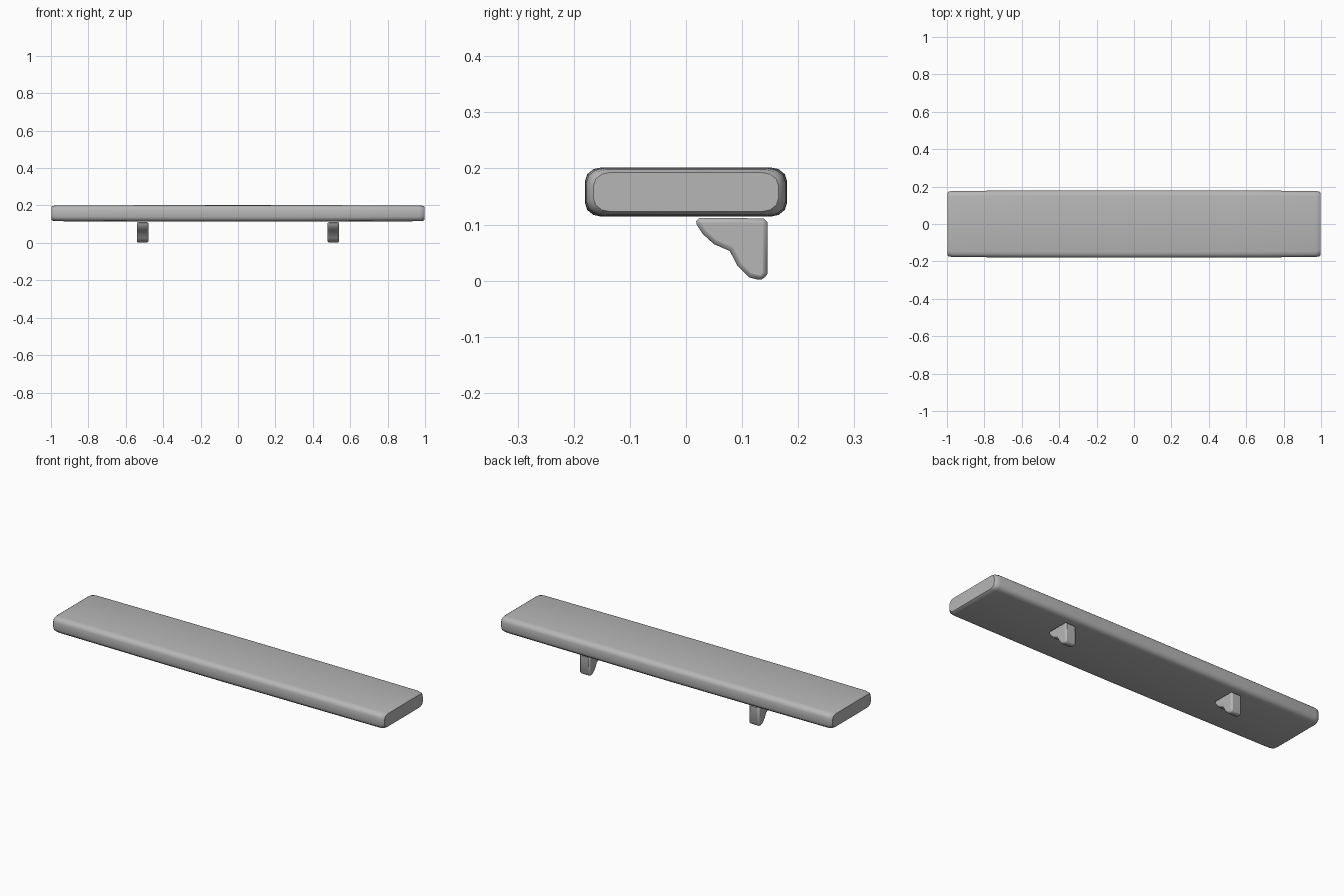
import bpy, bmesh, math

if "Cube" in bpy.data.objects:
    bpy.data.objects.remove(bpy.data.objects["Cube"])

grey = bpy.data.materials.new("dark_grey")
grey.diffuse_color = (0.47, 0.47, 0.47, 1)
grey.use_nodes = True
grey.node_tree.nodes["Principled BSDF"].inputs["Base Color"].default_value = grey.diffuse_color


def loft(name, rings):
    """Skin a stack of matching closed rings and cap both ends."""
    bm = bmesh.new()
    loops = [[bm.verts.new(p) for p in ring] for ring in rings]
    for a, b in zip(loops, loops[1:]):
        for i in range(len(a)):
            j = (i + 1) % len(a)
            bm.faces.new((a[i], a[j], b[j], b[i]))
    bm.faces.new(loops[0])
    bm.faces.new(loops[-1])
    bmesh.ops.recalc_face_normals(bm, faces=bm.faces)
    mesh = bpy.data.meshes.new(name)
    bm.to_mesh(mesh)
    bm.free()
    mesh.materials.append(grey)
    obj = bpy.data.objects.new(name, mesh)
    bpy.context.collection.objects.link(obj)
    return obj


def smooth(obj, angle):
    bpy.ops.object.select_all(action='DESELECT')
    obj.select_set(True)
    bpy.context.view_layer.objects.active = obj
    bpy.ops.object.shade_smooth_by_angle(angle=math.radians(angle))


def board_ring(x, inset):
    """Rounded rectangle cross-section of the board at x."""
    hy, hz, ry, rz = 0.18 - inset, 0.044 - 0.6 * inset, 0.030, 0.024
    pts = []
    for k, (sy, sz) in enumerate([(1, 1), (-1, 1), (-1, -1), (1, -1)]):
        for s in range(4):
            a = math.radians(90 * k + 30 * s)
            pts.append((x, sy * (hy - ry) + ry * math.cos(a),
                        0.158 + sz * (hz - rz) + rz * math.sin(a)))
    return pts


# Board: slightly fuller in the middle, rounded at the ends
stations = [(0.5, 0.001), (0.97, 0.003), (0.99, 0.007), (0.998, 0.015)]
ends = [(-x, i) for x, i in reversed(stations)] + [(0, 0)] + stations
smooth(loft("shelf_board", [board_ring(x, i) for x, i in ends]), 40)

# Brackets: curved gusset profile (y, z) with softened edges
profile = [(0.018, 0.106), (0.019, 0.100), (0.030, 0.083), (0.050, 0.065),
           (0.078, 0.053), (0.092, 0.026), (0.112, 0.006), (0.136, 0.0),
           (0.145, 0.012), (0.145, 0.104), (0.138, 0.111), (0.024, 0.112)]
for side, cx in (("left", -0.51), ("right", 0.51)):
    bracket = loft(side + "_bracket",
                   [[(cx + dx, y, z) for y, z in profile] for dx in (-0.031, 0.031)])
    bevel = bracket.modifiers.new("soft_edges", 'BEVEL')
    bevel.width = 0.008
    bevel.segments = 2
    bevel.limit_method = 'ANGLE'
    bevel.angle_limit = math.radians(65)
    smooth(bracket, 40)
